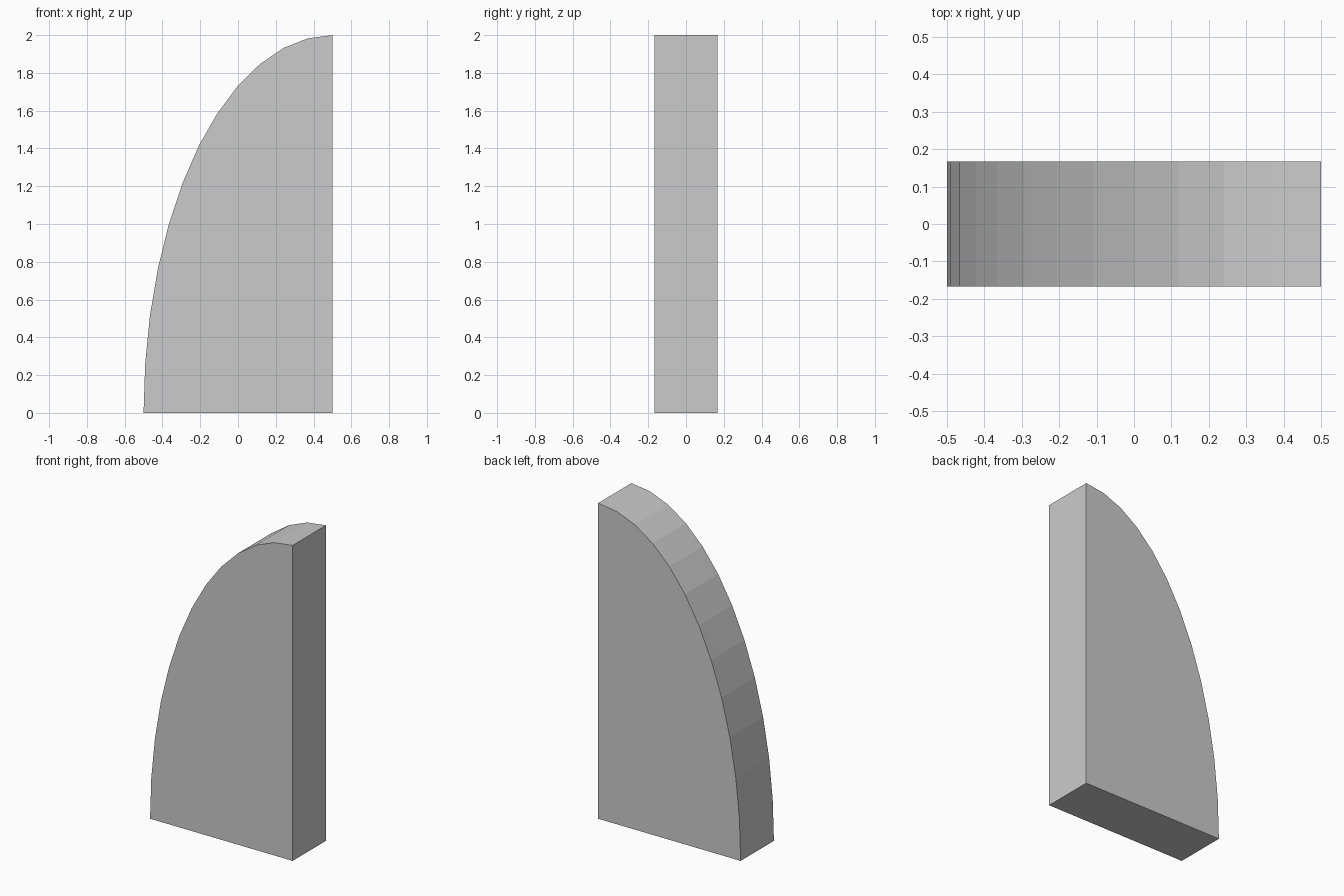
import bpy, bmesh
from math import sin, cos, pi

if "Cube" in bpy.data.objects:
    bpy.data.objects.remove(bpy.data.objects["Cube"])

SEGMENTS = 12
WIDTH, HEIGHT, DEPTH = 1.0, 2.0, 1 / 3

# Quarter-ellipse profile centred on the bottom right corner
profile = [(WIDTH / 2, 0.0)]
for i in range(SEGMENTS + 1):
    a = pi / 2 * i / SEGMENTS
    profile.append((WIDTH / 2 - WIDTH * cos(a), HEIGHT * sin(a)))

# Extrude the profile from front to back
bm = bmesh.new()
face = bm.faces.new([bm.verts.new((x, -DEPTH / 2, z)) for x, z in profile])
result = bmesh.ops.extrude_face_region(bm, geom=[face], use_keep_orig=True)
back = [v for v in result["geom"] if isinstance(v, bmesh.types.BMVert)]
bmesh.ops.translate(bm, verts=back, vec=(0, DEPTH, 0))
bmesh.ops.recalc_face_normals(bm, faces=bm.faces[:])

mesh = bpy.data.meshes.new("half_arch_block")
bm.to_mesh(mesh)
bm.free()
block = bpy.data.objects.new("half_arch_block", mesh)
bpy.context.collection.objects.link(block)
